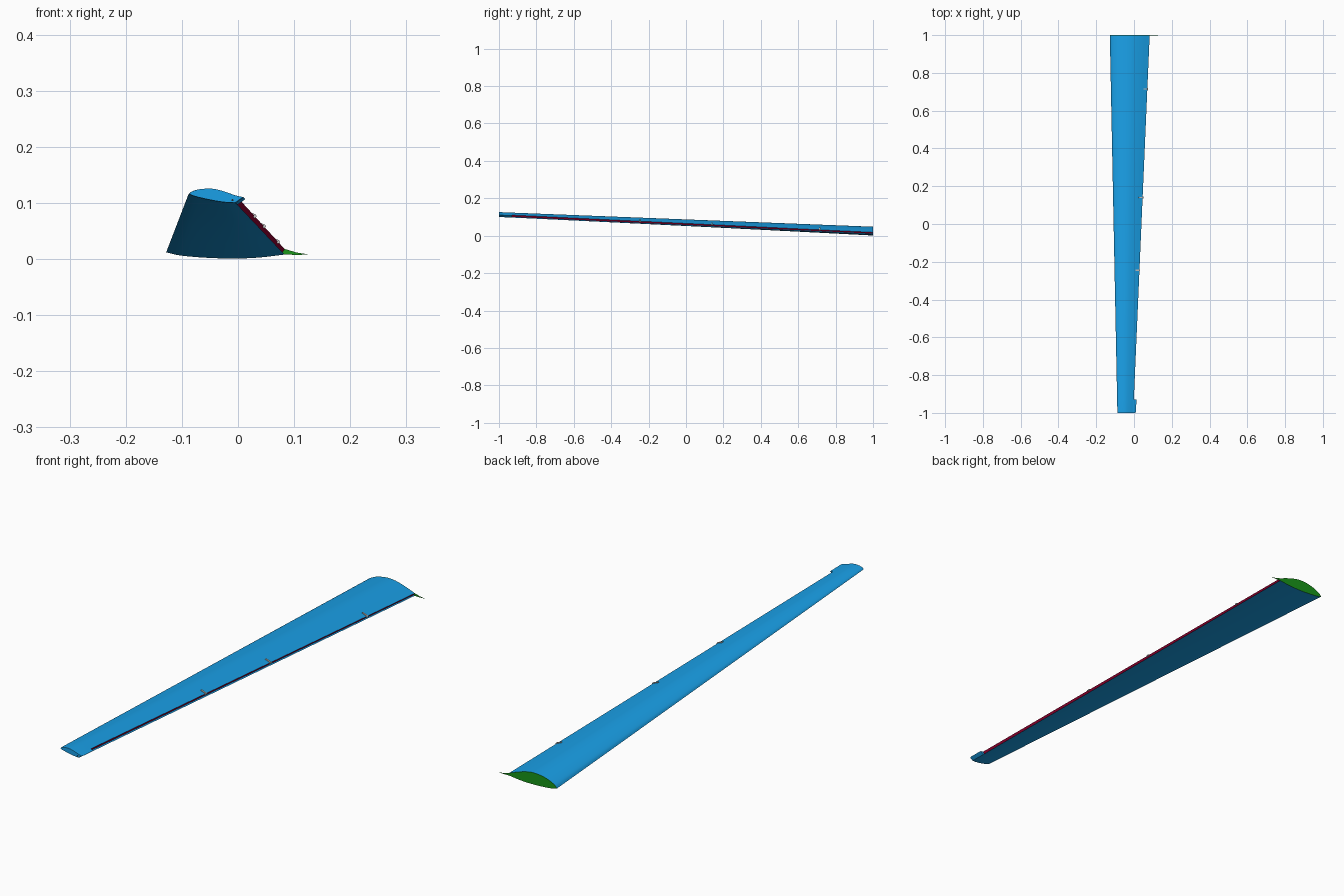
import bpy, bmesh, math
from mathutils import Vector

if "Cube" in bpy.data.objects:
    bpy.data.objects.remove(bpy.data.objects["Cube"])


def material(name, rgb):
    m = bpy.data.materials.new(name)
    m.diffuse_color = (*rgb, 1)
    m.use_nodes = True
    m.node_tree.nodes["Principled BSDF"].inputs["Base Color"].default_value = m.diffuse_color
    return m


BLUE = material("blue", (0.01, 0.35, 0.8))
RED = material("red", (0.3, 0.0, 0.03))
GREEN = material("green", (0.01, 0.3, 0.01))
DARK = material("dark", (0.02, 0.02, 0.02))

# Root and tip sections (x, z): top runs nose to tail, bottom tail to nose
ROOT_TOP = [(-.128, .012), (-.118, .024), (-.092, .037), (-.062, .045),
            (-.03, .048), (0, .045), (.04, .034), (.083, .018)]
ROOT_BOT = [(.083, .008), (.04, .003), (0, .001), (-.05, .002), (-.1, .006), (-.128, .012)]
TIP_TOP = [(-.088, .116), (-.083, .1205), (-.073, .124), (-.062, .1255),
           (-.05, .126), (-.038, .1245), (-.022, .120), (-.004, .1135)]
TIP_BOT = [(-.004, .100), (-.021, .1008), (-.04, .1035), (-.06, .1075), (-.078, .112), (-.088, .116)]


def smooth_curve(pts, n=4):
    """Catmull-Rom resampling of an open curve."""
    p = [Vector(q) for q in pts]
    p = [2 * p[0] - p[1]] + p + [2 * p[-1] - p[-2]]
    out = []
    for i in range(1, len(p) - 2):
        a, b, c, d = p[i - 1:i + 3]
        for k in range(n):
            t = k / n
            out.append(0.5 * (2 * b + (c - a) * t + (2 * a - 5 * b + 4 * c - d) * t ** 2
                              + (3 * b - a - 3 * c + d) * t ** 3))
    return out + [p[-2]]


def halves(y):
    """Upper and lower curves at span position y."""
    t = (1 - y) / 2
    mix = lambda r, s: [a.lerp(b, t) for a, b in zip(smooth_curve(r), smooth_curve(s))]
    return mix(ROOT_TOP, TIP_TOP), mix(ROOT_BOT, TIP_BOT)[:-1]


def section(y, tail):
    top, bot = halves(y)
    return top + [Vector(q) for q in tail(top[-1], bot[0])] + bot


def loft(name, sections, mats, red_edge=None):
    """Skin closed sections given as (y, points) and cap both ends."""
    bm = bmesh.new()
    rings = [[bm.verts.new((p.x, y, p.y)) for p in pts] for y, pts in sections]
    n = len(rings[0])
    for a, b in zip(rings, rings[1:]):
        for i in range(n):
            j = (i + 1) % n
            f = bm.faces.new((a[i], a[j], b[j], b[i]))
            f.material_index = int(i == red_edge)
    bm.faces.new(rings[0])
    bm.faces.new(rings[-1])
    bmesh.ops.recalc_face_normals(bm, faces=bm.faces)
    me = bpy.data.meshes.new(name)
    bm.to_mesh(me)
    bm.free()
    for m in mats:
        me.materials.append(m)
    ob = bpy.data.objects.new(name, me)
    bpy.context.collection.objects.link(ob)
    bpy.context.view_layer.objects.active = ob
    ob.select_set(True)
    bpy.ops.object.shade_smooth_by_angle(angle=math.radians(30))
    ob.select_set(False)
    return ob


# Main panel with a shallow cove along the cut trailing edge
cove = lambda t, b: [(t.x - .004, b.y + .3 * (t.y - b.y))]
spans = [.999, .5, 0, -.5, -.93]
loft("wing_panel", [(y, section(y, cove)) for y in spans], [BLUE, RED],
     red_edge=len(halves(0)[0]) - 1)

# Tip cap keeps the full chord behind the aileron cutout
lip = lambda t, b: [(t.x + .014, t.y - .003), (t.x + .012, t.y - .005)]
tip_sections = [(y, section(y, lip)) for y in (-.93, -.99)]
edge = section(-1, lip)
mid = sum(edge, Vector((0, 0))) / len(edge)
tip_sections.append((-1, [mid + (p - mid) * .97 for p in edge]))
loft("wing_tip", tip_sections, [BLUE])

# Thin root rib with the complete airfoil outline
tail = lambda t, b: [(.105, .0115), (.128, .008), (.105, .0075)]
loft("root_rib", [(y, section(y, tail)) for y in (.999, 1)], [GREEN])

# Aileron hinges set in the upper skin at the trailing edge
for i, y in enumerate((.715, .14, -.245)):
    top, bot = halves(y)
    t, u = top[-1], top[-4]
    slope = math.atan2(u.y - t.y, t.x - u.x)
    bpy.ops.mesh.primitive_cube_add(size=1, location=(t.x - .010, y, t.y + .010 * math.tan(slope)),
                                    rotation=(0, slope, 0))
    arm = bpy.context.object
    arm.name = f"hinge_arm_{i + 1}"
    arm.scale = (.024, .006, .006)
    bpy.ops.mesh.primitive_cylinder_add(vertices=16, radius=.003, depth=.010,
                                        location=(t.x + .001, y, t.y - .001),
                                        rotation=(math.pi / 2, 0, 0))
    bpy.context.object.name = f"hinge_pin_{i + 1}"

# Small pivot on the tip face
bpy.ops.mesh.primitive_cylinder_add(vertices=16, radius=.002, depth=.004,
                                    location=(-.01, -.9985, .105), rotation=(math.pi / 2, 0, 0))
bpy.context.object.name = "tip_pivot"
bpy.context.object.data.materials.append(DARK)
